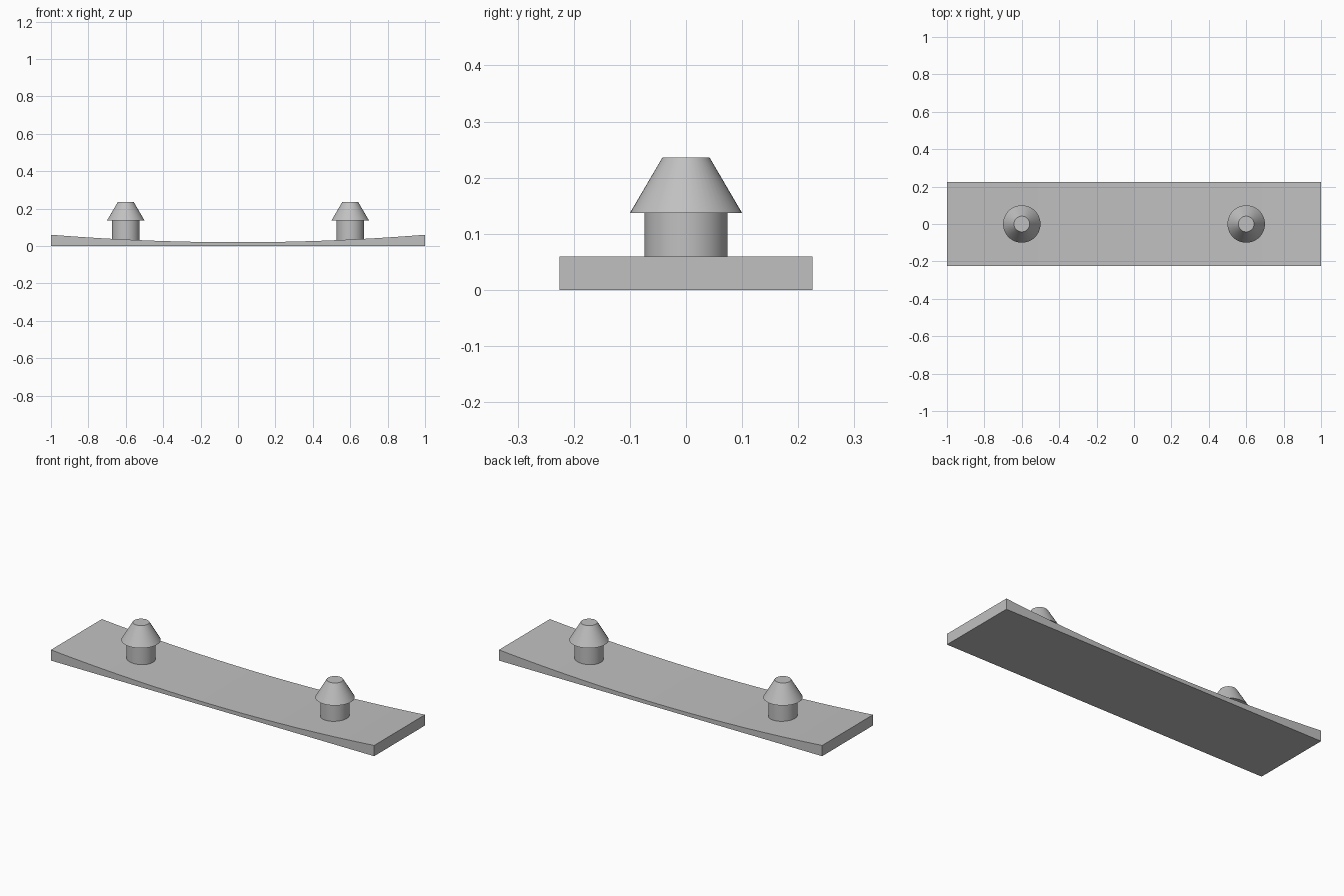
import bpy, bmesh, math

cube = bpy.data.objects.get("Cube")
if cube:
    bpy.data.objects.remove(cube, do_unlink=True)

grey = bpy.data.materials.new("plain grey")
grey.use_nodes = True
colour = (0.53, 0.53, 0.53, 1)
grey.diffuse_color = colour
grey.node_tree.nodes["Principled BSDF"].inputs["Base Color"].default_value = colour


def finish(name, bm, angle):
    bmesh.ops.recalc_face_normals(bm, faces=bm.faces)
    mesh = bpy.data.meshes.new(name)
    bm.to_mesh(mesh)
    bm.free()
    mesh.materials.append(grey)
    obj = bpy.data.objects.new(name, mesh)
    bpy.context.collection.objects.link(obj)
    bpy.ops.object.select_all(action='DESELECT')
    obj.select_set(True)
    bpy.context.view_layer.objects.active = obj
    bpy.ops.object.shade_smooth_by_angle(angle=math.radians(angle))
    return obj


# Base plate: flat underneath, shallow dished top, extruded across y
HALF_DEPTH = 0.225
STEPS = 32
bm = bmesh.new()
xs = [-1 + 2 * i / STEPS for i in range(STEPS + 1)]
outline = [(-1, 0), (1, 0)] + [(x, 0.02 + 0.04 * x * x) for x in reversed(xs)]
side = bm.faces.new([bm.verts.new((x, -HALF_DEPTH, z)) for x, z in outline])
extruded = bmesh.ops.extrude_face_region(bm, geom=[side])["geom"]
bmesh.ops.translate(bm, vec=(0, 2 * HALF_DEPTH, 0),
                    verts=[v for v in extruded if isinstance(v, bmesh.types.BMVert)])
finish("base_plate", bm, 30)


# Pegs: round stem with an overhanging tapered head, lathed about z
def peg(name, x):
    profile = [(0, 0.01), (0.074, 0.01), (0.074, 0.137),
               (0.1, 0.137), (0.042, 0.236), (0, 0.236)]
    bm = bmesh.new()
    verts = [bm.verts.new((r, 0, z)) for r, z in profile]
    edges = [bm.edges.new(pair) for pair in zip(verts, verts[1:])]
    bmesh.ops.spin(bm, geom=verts + edges, cent=(0, 0, 0), axis=(0, 0, 1),
                   angle=math.tau, steps=48, use_merge=True)
    bmesh.ops.remove_doubles(bm, verts=bm.verts, dist=0.0001)
    finish(name, bm, 30).location.x = x


peg("right_peg", -0.6)
peg("left_peg", 0.6)
